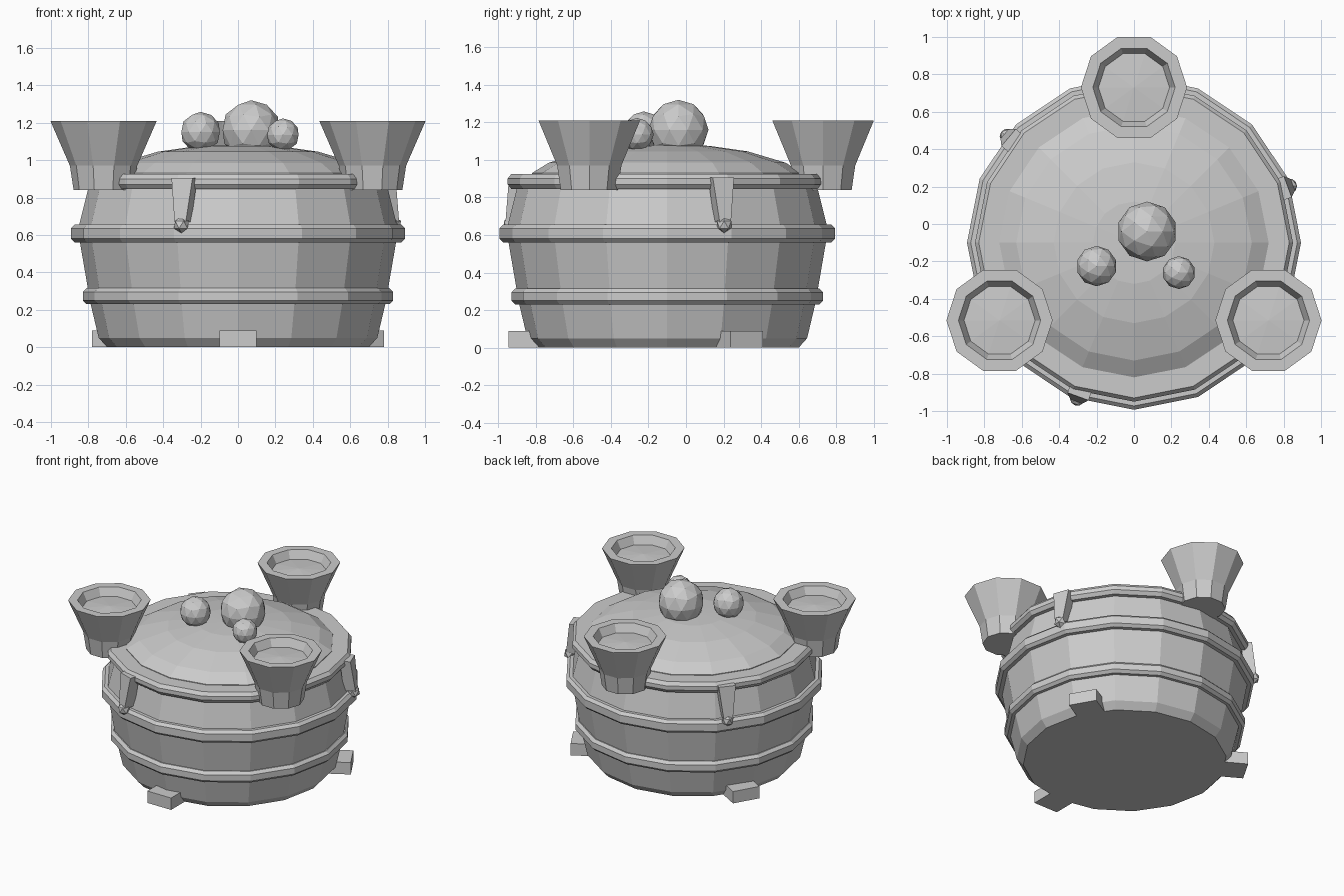
import bpy, bmesh, math
from mathutils import Matrix, Vector

if "Cube" in bpy.data.objects:
    bpy.data.objects.remove(bpy.data.objects["Cube"])

grey = bpy.data.materials.new("plain_grey")
grey.use_nodes = True
grey.diffuse_color = (0.6, 0.6, 0.6, 1)
grey.node_tree.nodes["Principled BSDF"].inputs["Base Color"].default_value = grey.diffuse_color

CENTRE = Vector((0, -0.1, 0))


def finish(name, bm, matrix=Matrix()):
    bmesh.ops.recalc_face_normals(bm, faces=bm.faces)
    mesh = bpy.data.meshes.new(name)
    bm.to_mesh(mesh)
    bm.free()
    mesh.materials.append(grey)
    ob = bpy.data.objects.new(name, mesh)
    ob.matrix_world = matrix
    bpy.context.collection.objects.link(ob)
    return ob


def lathe(name, profile, sides, location):
    """Revolve (radius, height) points; a radius of 0 closes to a tip."""
    bm = bmesh.new()
    rings = []
    for r, z in profile:
        n = sides if r else 1
        rings.append([bm.verts.new((r * math.cos(math.tau * i / sides),
                                    r * math.sin(math.tau * i / sides), z)) for i in range(n)])
    for a, b in zip(rings, rings[1:]):
        for i in range(sides):
            j = (i + 1) % sides
            corners = [a[i % len(a)], a[j % len(a)], b[j % len(b)], b[i % len(b)]]
            bm.faces.new(list(dict.fromkeys(corners)))
    return finish(name, bm, Matrix.Translation(location))


def ball(name, location, radius, detail):
    bm = bmesh.new()
    bmesh.ops.create_icosphere(bm, subdivisions=detail, radius=radius)
    return finish(name, bm, Matrix.Translation(location))


def block(name, bottom, top, matrix):
    """Tapered block; each end is (inner, outer, half width, height)."""
    bm = bmesh.new()
    ends = []
    for inner, outer, w, z in (bottom, top):
        ends.append([bm.verts.new(p) for p in
                     ((inner, -w, z), (outer, -w, z), (outer, w, z), (inner, w, z))])
    low, high = ends
    bm.faces.new(low[::-1])
    bm.faces.new(high)
    for i in range(4):
        j = (i + 1) % 4
        bm.faces.new((low[i], low[j], high[j], high[i]))
    return finish(name, bm, matrix)


def around(degrees):
    return Matrix.Translation(CENTRE) @ Matrix.Rotation(math.radians(degrees), 4, "Z")


# Barrel body with rolled rim
lathe("barrel_body", [(0, 0), (0.70, 0), (0.745, 0.05), (0.79, 0.24), (0.845, 0.56),
                      (0.85, 0.65), (0.80, 0.85), (0.80, 0.92), (0, 0.92)], 16, CENTRE)


# Hoops around the body
def hoop(name, inner, outer, low, high, bevel):
    lathe(name, [(inner, low), (outer - 0.02, low), (outer, low + bevel), (outer, high - bevel),
                 (outer - 0.02, high), (inner, high), (inner, low)], 16, CENTRE)


hoop("lower_hoop", 0.74, 0.83, 0.23, 0.315, 0.02)
hoop("upper_hoop", 0.80, 0.893, 0.56, 0.655, 0.02)
hoop("rim_hoop", 0.70, 0.85, 0.845, 0.925, 0.025)

# Domed lid
lathe("lid", [(0, 0.9), (0.72, 0.9), (0.72, 0.93), (0.63, 0.985), (0.43, 1.045),
              (0.22, 1.075), (0, 1.08)], 16, CENTRE)

# Faceted balls on the lid
ball("large_ball", (0.07, -0.04, 1.16), 0.16, 2)
ball("medium_ball", (-0.2, -0.225, 1.15), 0.108, 2)
ball("small_ball", (0.24, -0.26, 1.135), 0.088, 2)

# Three flared cups, each with a shallow filled bowl
cup_profile = [(0, 0.84), (0.16, 0.84), (0.18, 0.97), (0.28, 1.2), (0.284, 1.21),
               (0.22, 1.21), (0.19, 1.15), (0, 1.165)]
for name, angle in (("back", 90), ("right", 210), ("left", 330)):
    lathe(name + "_cup", cup_profile, 10, around(angle) @ Vector((0.83, 0, 0)))

# Three hanging latches with knobs
for name, angle in (("front", 250), ("left", 20), ("back", 140)):
    spot = around(angle)
    block(name + "_latch", (0.82, 0.905, 0.032, 0.67), (0.8, 0.875, 0.06, 0.905), spot)
    ball(name + "_latch_knob", spot @ Vector((0.885, 0, 0.655)), 0.045, 1)

# Three block feet
for name, angle in (("front", 270), ("left", 30), ("right", 150)):
    block(name + "_foot", (0.64, 0.845, 0.1, 0), (0.64, 0.845, 0.1, 0.09), around(angle))
